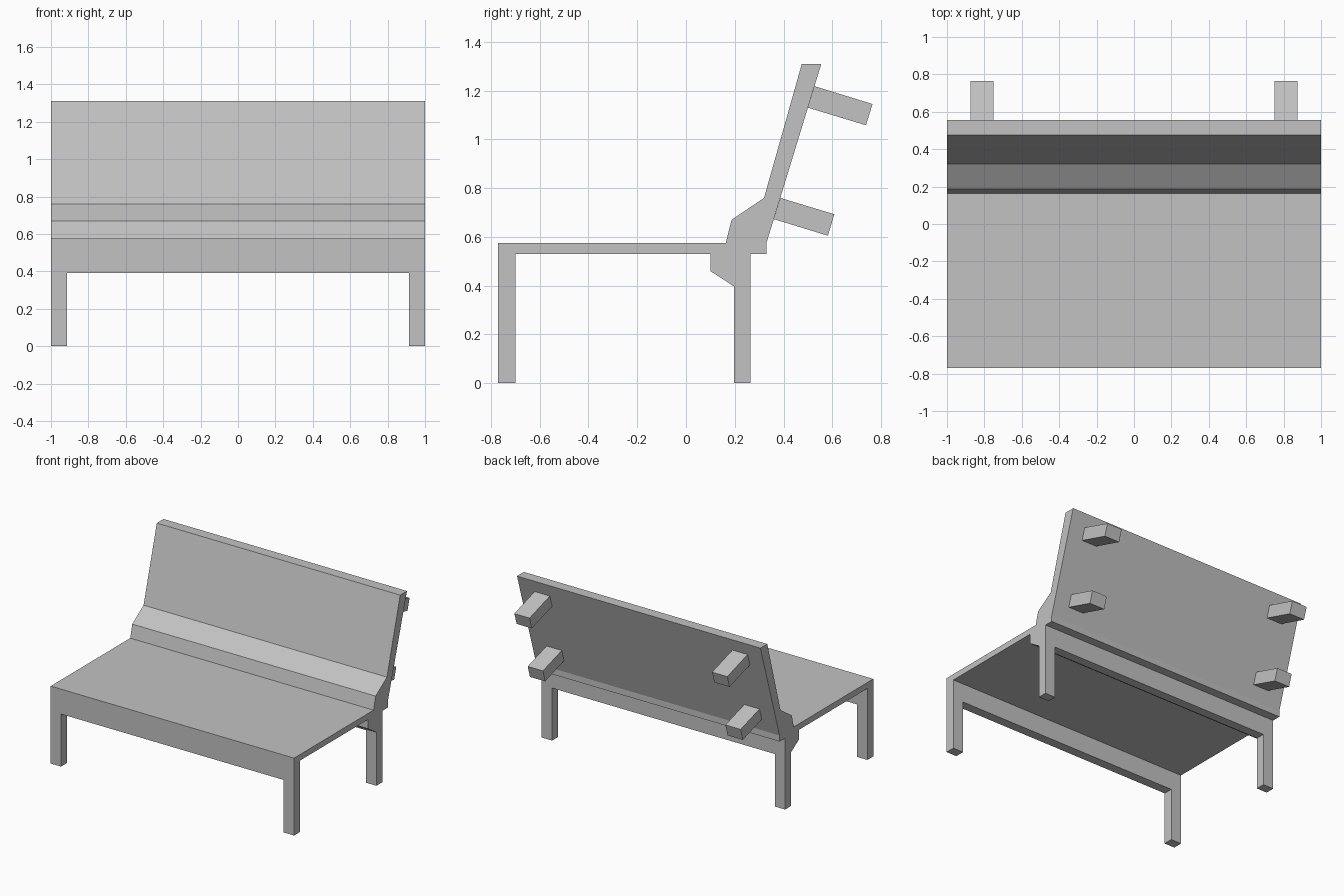
import bpy
import bmesh

if "Cube" in bpy.data.objects:
    bpy.data.objects.remove(bpy.data.objects["Cube"], do_unlink=True)

# One plain grey for the whole bench
grey = bpy.data.materials.new("plain grey")
grey.use_nodes = True
grey.diffuse_color = (0.54, 0.54, 0.54, 1)
grey.node_tree.nodes["Principled BSDF"].inputs["Base Color"].default_value = grey.diffuse_color


def extrude_x(name, profile, x0, x1):
    """Extrude a side profile of (y, z) points from x0 to x1."""
    bm = bmesh.new()
    face = bm.faces.new([bm.verts.new((x0, y, z)) for y, z in profile])
    top = bmesh.ops.extrude_face_region(bm, geom=[face])["geom"]
    verts = [v for v in top if isinstance(v, bmesh.types.BMVert)]
    bmesh.ops.translate(bm, verts=verts, vec=(x1 - x0, 0, 0))
    bmesh.ops.recalc_face_normals(bm, faces=bm.faces)
    mesh = bpy.data.meshes.new(name)
    bm.to_mesh(mesh)
    bm.free()
    mesh.materials.append(grey)
    obj = bpy.data.objects.new(name, mesh)
    bpy.context.collection.objects.link(obj)
    return obj


def frame(name, y0, y1, top):
    """Apron with a leg at each end, as one arch-shaped piece."""
    outline = [(-1, 0), (-leg_in, 0), (-leg_in, apron), (leg_in, apron),
               (leg_in, 0), (1, 0), (1, top), (-1, top)]
    obj = extrude_x(name, outline, y0, y1)
    # Turn the profile from the side plane to the front plane
    for v in obj.data.vertices:
        v.co.x, v.co.y = v.co.y, v.co.x
    obj.data.flip_normals()


leg_in, apron = 0.915, 0.39
seat_low, seat_top = 0.53, 0.575

# Front and rear leg frames
frame("front_leg_frame", -0.77, -0.70, seat_low)
frame("rear_leg_frame", 0.197, 0.265, seat_low)

# Seat, lumbar step and leaning back in one continuous side profile
extrude_x("seat_and_back", [
    (-0.77, seat_low), (0.10, seat_low), (0.10, 0.46), (0.197, 0.397),
    (0.197, seat_low), (0.33, seat_low), (0.33, seat_top),
    (0.555, 1.31), (0.475, 1.31), (0.32, 0.76), (0.187, 0.67),
    (0.163, seat_top), (-0.77, seat_top)], -1, 1)

# Four blocks standing square off the rear of the back
upper = [(0.527, 1.218), (0.765, 1.145), (0.738, 1.058), (0.50, 1.13)]
lower = [(0.387, 0.76), (0.608, 0.693), (0.582, 0.605), (0.36, 0.673)]
for level, outline in (("upper", upper), ("lower", lower)):
    extrude_x(level + "_left_block", outline, 0.75, 0.875)
    extrude_x(level + "_right_block", outline, -0.875, -0.75)
